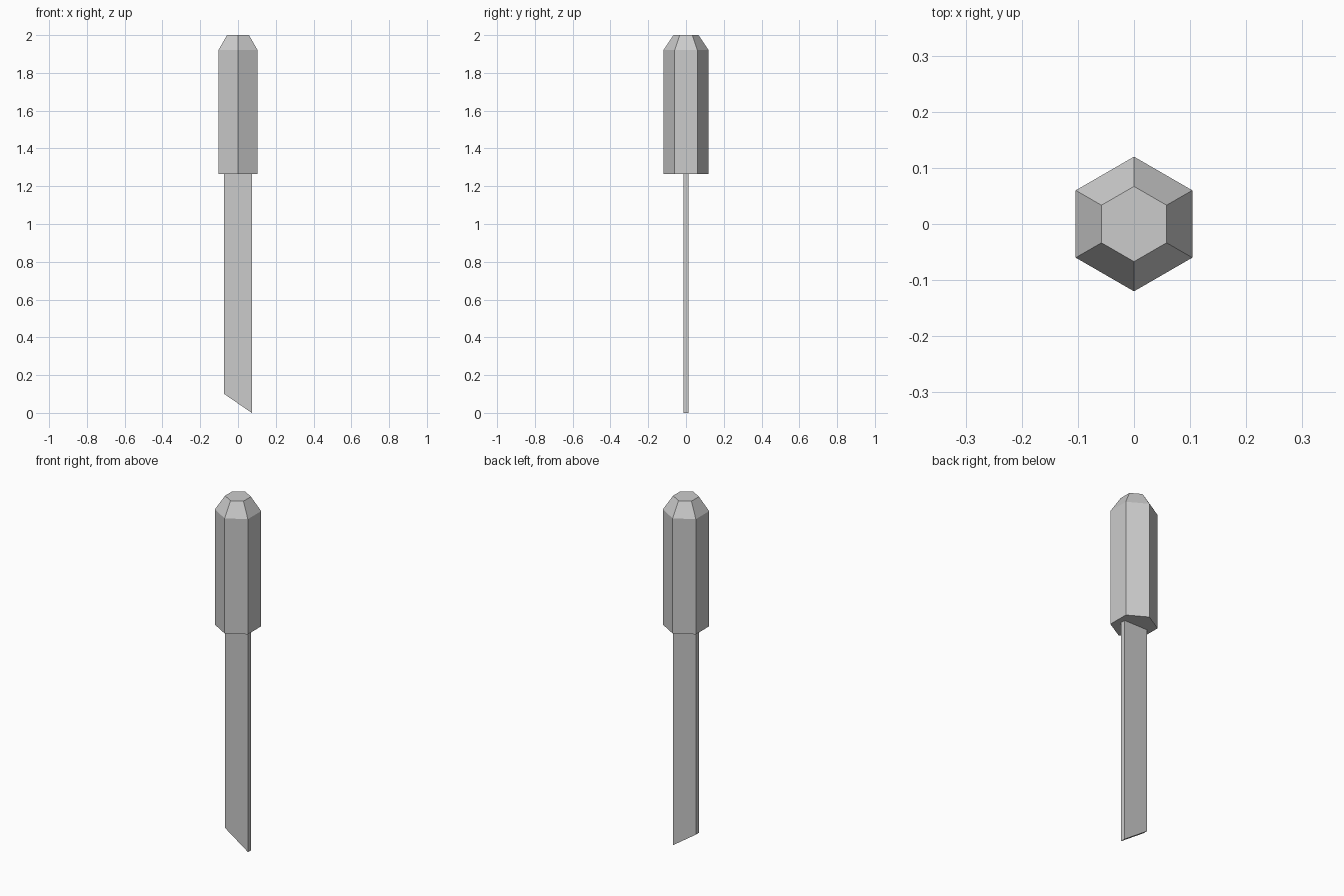
import bpy
import math

cube = bpy.data.objects.get("Cube")
if cube:
    bpy.data.objects.remove(cube, do_unlink=True)

grey = bpy.data.materials.new("light grey")
grey.use_nodes = True
GREY = (0.6, 0.6, 0.6, 1)
grey.diffuse_color = GREY
grey.node_tree.nodes["Principled BSDF"].inputs["Base Color"].default_value = GREY


def loft(name, rings):
    """Join equal-length rings of points into a closed, flat-shaded solid."""
    n = len(rings[0])
    verts = [p for ring in rings for p in ring]
    faces = [tuple(reversed(range(n))),
             tuple(range(len(verts) - n, len(verts)))]
    for r in range(len(rings) - 1):
        for i in range(n):
            j = (i + 1) % n
            faces.append((r * n + i, r * n + j, (r + 1) * n + j, (r + 1) * n + i))
    mesh = bpy.data.meshes.new(name)
    mesh.from_pydata(verts, [], faces)
    mesh.materials.append(grey)
    obj = bpy.data.objects.new(name, mesh)
    bpy.context.collection.objects.link(obj)
    return obj


def hexagon(radius, z):
    angles = [math.radians(90 + 60 * i) for i in range(6)]
    return [(radius * math.cos(a), radius * math.sin(a), z) for a in angles]


# Six-sided handle with a tapered cap
loft("handle", [hexagon(0.12, 1.265), hexagon(0.12, 1.92), hexagon(0.067, 2.0)])

# Thin flat blade with a slanted tip
W, T = 0.073, 0.014
corners = [(-W, -T), (W, -T), (W, T), (-W, T)]
tip = [(x, y, 0.1 if x < 0 else 0.0) for x, y in corners]
root = [(x, y, 1.27) for x, y in corners]
loft("blade", [tip, root])
